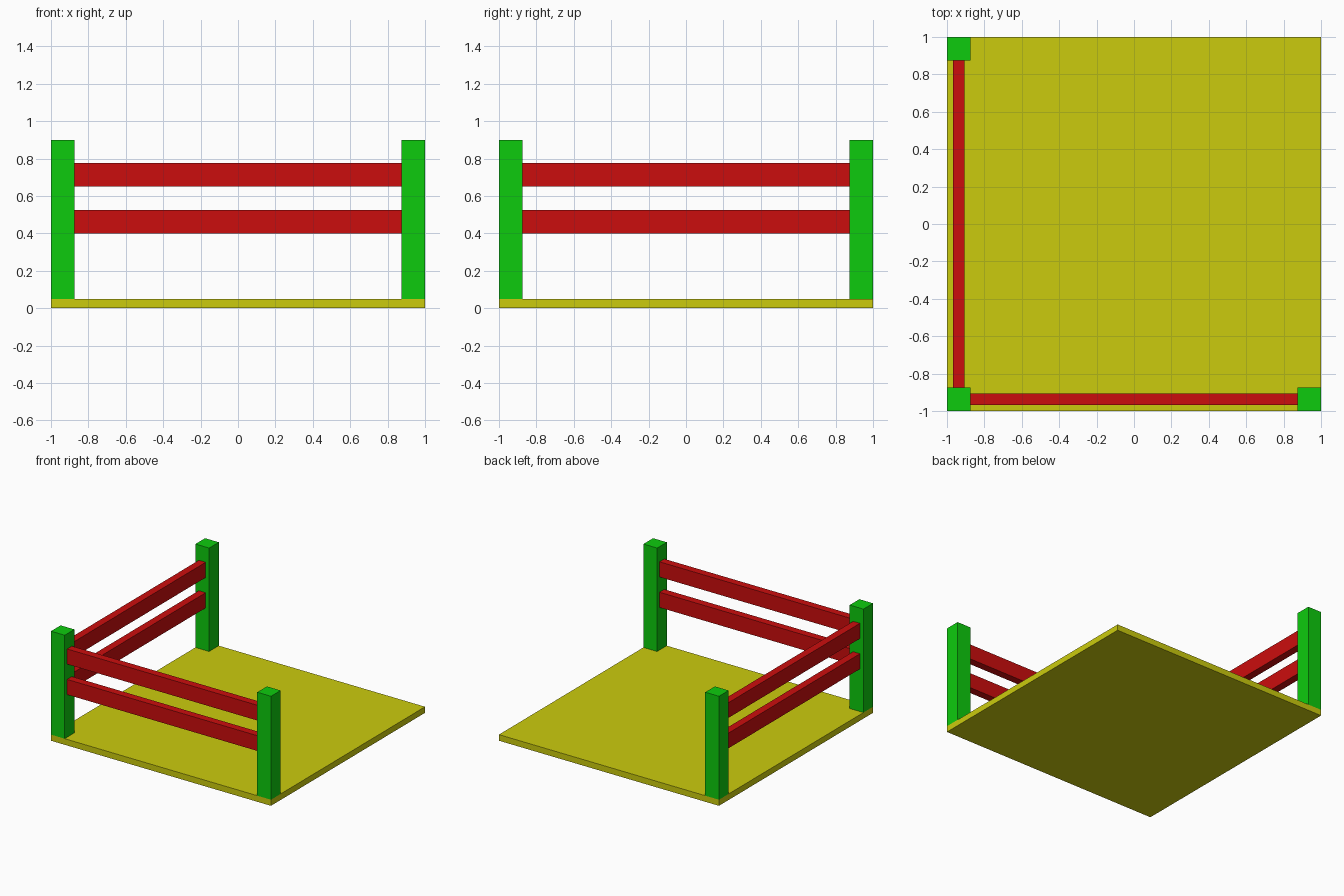
import bpy

default = bpy.data.objects.get("Cube")
if default:
    bpy.data.objects.remove(default, do_unlink=True)


def material(name, rgb):
    mat = bpy.data.materials.new(name)
    mat.use_nodes = True
    mat.diffuse_color = (*rgb, 1)
    mat.node_tree.nodes["Principled BSDF"].inputs["Base Color"].default_value = (*rgb, 1)
    return mat


def box(name, center, size, mat):
    bpy.ops.mesh.primitive_cube_add(size=1, location=center)
    obj = bpy.context.object
    obj.name = name
    obj.scale = size
    bpy.ops.object.transform_apply(location=False, rotation=False, scale=True)
    obj.data.materials.append(mat)
    return obj


yellow = material("yellow", (0.6, 0.6, 0.004))
green = material("green", (0.004, 0.6, 0.004))
red = material("red", (0.6, 0.004, 0.004))

BASE = 0.05      # base thickness
TOP = 0.9        # top of the posts
POST = 0.125     # post width
EDGE = 1 - POST / 2
SPAN = 2 - 2 * POST

# Square base
box("base", (0, 0, BASE / 2), (2, 2, BASE), yellow)

# Three corner posts standing on the base
posts = {"front_right_post": (-EDGE, -EDGE),
         "front_left_post": (EDGE, -EDGE),
         "back_right_post": (-EDGE, EDGE)}
for name, (x, y) in posts.items():
    box(name, (x, y, (BASE + TOP) / 2), (POST, POST, TOP - BASE), green)

# Two rails along the front and two along the right side
for level, z in (("lower", 0.4625), ("upper", 0.7125)):
    box(f"front_{level}_rail", (0, -EDGE, z), (SPAN, POST / 2, POST), red)
    box(f"right_{level}_rail", (-EDGE, 0, z), (POST / 2, SPAN, POST), red)
